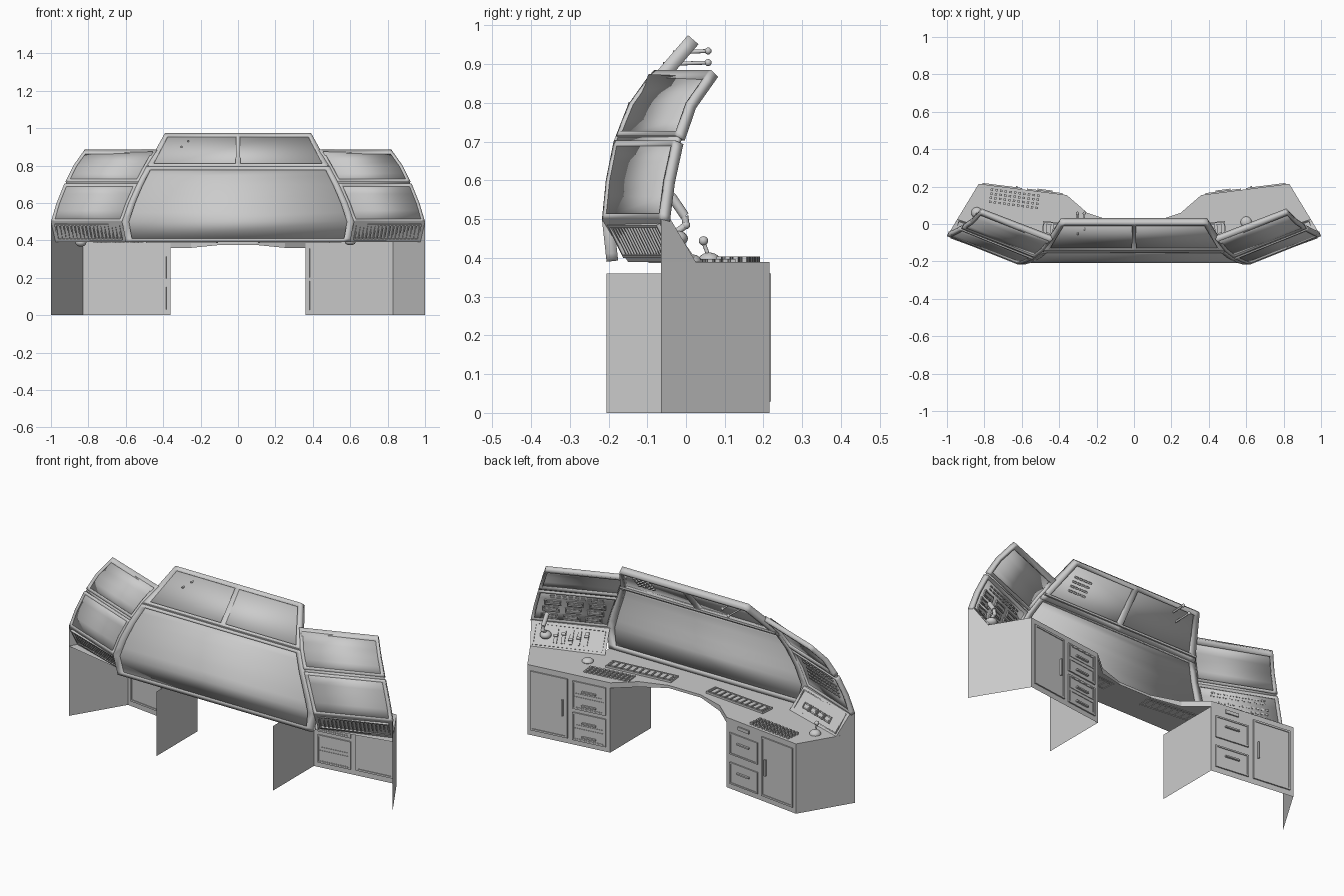
import bpy, bmesh
from mathutils import Vector as V, Matrix

if "Cube" in bpy.data.objects:
    bpy.data.objects.remove(bpy.data.objects["Cube"])


def finish(name, bm, smooth=False, solid=0):
    me = bpy.data.meshes.new(name)
    bm.to_mesh(me)
    bm.free()
    ob = bpy.data.objects.new(name, me)
    bpy.context.collection.objects.link(ob)
    if solid:
        m = ob.modifiers.new("thickness", 'SOLIDIFY')
        m.thickness, m.offset = solid, 1
    if smooth:
        bpy.ops.object.select_all(action='DESELECT')
        ob.select_set(True)
        bpy.context.view_layer.objects.active = ob
        bpy.ops.object.shade_smooth_by_angle(angle=0.5)
    return ob


def sheet(name, polys):
    bm = bmesh.new()
    for poly in polys:
        bm.faces.new([bm.verts.new(p) for p in poly])
    bmesh.ops.remove_doubles(bm, verts=bm.verts, dist=1e-4)
    return finish(name, bm)


def curve(pts):
    """Polyline (x, y, z) looked up by height."""
    def at(z):
        for a, b in zip(pts, pts[1:]):
            if z <= b[2] or b is pts[-1]:
                return V(a).lerp(V(b), (z - a[2]) / (b[2] - a[2]))
    return at


def ruled(a, b):
    return lambda u, z: a(z).lerp(b(z), u)


def quad(a, b, c, d):
    """Bilinear patch: a-b bottom, d-c top."""
    a, b, c, d = map(V, (a, b, c, d))
    return lambda u, v: a.lerp(b, u).lerp(d.lerp(c, u), v)


def side(pts, s):
    return [(p[0] * s, p[1], p[2]) for p in pts]


def frame_at(S, u, v):
    """Local frame on a surface: x along u, z out to the operator."""
    p, e = S(u, v), 1e-3
    du = (S(u + e, v) - S(u - e, v)).normalized()
    dv = (S(u, v + e) - S(u, v - e)).normalized()
    n = du.cross(dv).normalized()
    if n.y + n.z < 0:
        n = -n
    return Matrix.Translation(p) @ Matrix((du, n.cross(du), n)).transposed().to_4x4()


def patch(name, S, us, zs, t, shift=0, holes=()):
    bm = bmesh.new()
    g = []
    for z in zs:
        g.append([bm.verts.new(S(u, z) + frame_at(S, u, min(max(z, zs[0] + .002), zs[-1] - .002)).col[2].to_3d() * shift)
                  for u in us])
    for j in range(len(zs) - 1):
        for i in range(len(us) - 1):
            if not (i in holes and 0 < j < len(zs) - 2):
                bm.faces.new((g[j][i], g[j][i + 1], g[j + 1][i + 1], g[j + 1][i]))
    bm.normal_update()
    if sum(f.normal.y for f in bm.faces) < 0:
        bmesh.ops.reverse_faces(bm, faces=bm.faces)
    return finish(name, bm, True, t)


def boxes(name, items):
    bm = bmesh.new()
    for M, size in items:
        bmesh.ops.create_cube(bm, size=1, matrix=M @ Matrix.Diagonal((*size, 1)))
    return finish(name, bm)


def off(M, x, y, z=0):
    return M @ Matrix.Translation((x, y, z))


def ring(M, w, h, t, d):
    return [(off(M, 0, k * (h - t) / 2), (w, t, d)) for k in (-1, 1)] + \
           [(off(M, k * (w - t) / 2, 0), (t, h, d)) for k in (-1, 1)]


def grid(M, nx, ny, px, py, size):
    return [(off(M, (i - (nx - 1) / 2) * px, (j - (ny - 1) / 2) * py), size)
            for i in range(nx) for j in range(ny)]


def rod(name, p, q, r):
    p, q = V(p), V(q)
    bm = bmesh.new()
    R = (q - p).to_track_quat('Z', 'Y').to_matrix().to_4x4()
    bmesh.ops.create_cone(bm, cap_ends=True, segments=14, radius1=r, radius2=r, depth=(q - p).length,
                          matrix=Matrix.Translation((p + q) / 2) @ R)
    return finish(name, bm, True)


def ball(name, p, r, flat=1):
    bm = bmesh.new()
    bmesh.ops.create_uvsphere(bm, u_segments=18, v_segments=10, radius=r,
                              matrix=Matrix.Translation(p) @ Matrix.Diagonal((1, 1, flat, 1)))
    return finish(name, bm, True)


# Desk top with its front lip
front = [(1, -.065), (.83, .215), (.36, .155), (.25, .06), (.1, .01)]
edge = front + [(-x, y) for x, y in reversed(front)]
back = [(-.6, -.15), (-.6, -.205), (.6, -.205), (.6, -.15)]
sheet("desk_top", [[(x, y, .39) for x, y in edge + back]])
arc = edge[2:-2]
drop = lambda x: .36 if abs(x) > .2 else .375
sheet("desk_lip", [[(*a, .39), (*b, .39), (*b, drop(b[0])), (*a, drop(a[0]))] for a, b in zip(arc, arc[1:])])

# Centre screen and upper panel
mid = [(.60, -.205, .39), (.62, -.217, .5), (.585, -.207, .6), (.54, -.187, .7), (.49, -.15, .795)]
main = ruled(curve(side(mid, -1)), curve(mid))
zs = [.39, .41, .5, .55, .6, .65, .7, .75, .78, .795]
patch("main_screen_frame", main, [0, .03, .97, 1], zs, .03, 0, (1,))
patch("main_screen_glass", main, [.02, .98], zs[1:-1], .006, .008)
top = [(.49, -.15, .795), (.39, .005, .975)]
upper = ruled(curve(side(top, -1)), curve(top))
patch("upper_panel_frame", upper, [0, .03, .487, .513, .97, 1], [.795, .812, .958, .975], .036, 0, (1, 3))
patch("upper_panel_glass", upper, [.02, .98], [.805, .965], .006, .008)
boxes("upper_panel_buttons", grid(off(frame_at(upper, .84, .89), 0, 0, .018), 4, 4, .028, .024, (.018, .010, .012)))
boxes("screen_sill", [(Matrix.Translation((0, -.125, .795)), (.96, .05, .012))])
for i, z in enumerate((.90, .93)):
    p = upper(.15 + .03 * i, z)
    rod("overhead_lever", p, (p.x, .055, z + .004), .005)
    ball("overhead_knob", (p.x, .057, z + .004), .009)

for s in (1, -1):
    # Wings: lower instrument board and upper window
    inner = [(.62, -.217, .5), (.585, -.207, .6), (.54, -.187, .7), (.49, -.15, .795), (.45, -.10, .865), (.435, -.082, .885)]
    outer = [(1, -.065, .5), (.97, -.052, .6), (.93, -.03, .7), (.88, .005, .8), (.82, .065, .885)]
    wing = ruled(curve(side(inner, s)), curve(side(outer, s)))
    patch("wing_lower_frame", wing, [0, .04, .96, 1], [.5, .515, .56, .6, .65, .69, .703], .026, 0, (1,))
    patch("wing_lower_board", wing, [.02, .98], [.505, .56, .6, .65, .70], .012, .004)
    patch("wing_upper_frame", wing, [0, .04, .96, 1], [.715, .728, .76, .8, .83, .865, .885], .026, 0, (1,))
    patch("wing_upper_glass", wing, [.02, .98], [.72, .76, .8, .83, .87], .006, .006)
    patch("wing_seam", wing, [.01, .99], [.70, .718], .014, .005)
    items = grid(off(frame_at(wing, .5, .665), 0, 0, .016), 9, 2, .032, .016, (.02, .006, .01))
    if s > 0:
        for u in (.22, .5, .78):
            for z in (.535, .58, .625):
                M = off(frame_at(wing, u, z), 0, 0, .016)
                items += ring(M, .085, .032, .006, .012) + [(M, (.06, .012, .006))]
    else:
        items += grid(off(frame_at(wing, .5, .60), 0, 0, .016), 12, 4, .024, .022, (.014, .008, .012))
    boxes("wing_buttons", items)

    # Instrument console below each wing, vent behind it
    o = side([(.975, -.025, .39), (1, -.065, .5), (.985, -.04, .5), (.945, .025, .39)], s)
    n = side([(.60, -.15, .39), (.62, -.217, .5), (.60, -.185, .5), (.57, -.10, .39)], s)
    sheet("console_housing", [[n[i], o[i], o[i + 1], n[i + 1]] for i in range(3)] + [n])
    sheet("console_cheek", [side([(1, -.065, .39), (1, -.065, .5), (.985, -.04, .5), (.945, .025, .39)], s)])
    vent = quad(n[0], o[0], o[1], n[1])
    M = frame_at(vent, .5, .5)
    boxes("vent_slats", ring(M, .37, .095, .008, .012) + grid(M, 16, 1, .021, 1, (.006, .08, .008)))
    face = quad(n[3], o[3], o[2], n[2])
    M = frame_at(face, .47, .5)
    items = ring(frame_at(face, .5, .5), .37, .115, .006, .008)
    if s > 0:
        items += grid(M, 5, 1, .04, 1, (.018, .075, .01))
        items += [(off(M, (i - 2) * .04, .012 * (i % 3 - 1), .008), (.022, .012, .016)) for i in range(5)]
    else:
        for i in range(4):
            Q = off(M, (i - 1.5) * .06, -.012)
            items += ring(Q, .05, .036, .005, .014) + [(Q, (.034, .02, .01))]
    boxes("console_controls", items)

    # Pedestal sheets
    a, b, c, d = [(s * x, y) for x, y in ((.36, -.205), (.36, .155), (.83, .215), (1, -.065))]
    sheet("pedestal", [[(*p, 0), (*q, 0), (*q, h), (*p, h)] for p, q, h in ((a, b, .36), (b, c, .39), (c, d, .39))])

    # Door and drawers
    F = quad((*b, 0), (*c, 0), (*c, .39), (*b, .39))
    M = frame_at(F, .735, .5)
    items = ring(M, .212, .33, .010, .014) + [(M, (.20, .32, .006))]
    items.append((off(frame_at(F, .57, .5), 0, 0, .008), (.008, .09, .012)))
    if s > 0:
        groups = ((.105, .155), (.28, .155))
    else:
        groups = ((.09, .12), (.255, .12))
        items.append((frame_at(F, .25, .355 / .39), (.075, .018, .014)))
    for z, h in groups:
        M = frame_at(F, .25, z / .39)
        items += ring(M, .19, h, .008, .014) + [(M, (.18, h - .01, .006))]
        for k in ((-1, 1) if s > 0 else (0,)):
            Q = off(M, 0, k * h / 4)
            if k:
                items += ring(Q, .165, h / 2 - .014, .005, .012)
            items.append((off(Q, 0, .012, .008), (.08, .008, .012)))
    boxes("door_and_drawers", items)

    # Key strip on the desk in front of the screen
    M = Matrix.Translation((s * .3, -.04, .394)) @ Matrix.Rotation(s * .1, 4, 'Z')
    boxes("key_strip", ring(M, .38, .075, .007, .014) + grid(M, 10, 1, .035, 1, (.025, .05, .014)))

# Desk keyboards
boxes("keyboard_right", grid(Matrix.Translation((.42, .075, .393)) @ Matrix.Rotation(.13, 4, 'Z'), 11, 4, .024, .02, (.017, .013, .008)))
boxes("keyboard_left", grid(Matrix.Translation((-.64, .135, .396)) @ Matrix.Rotation(-.13, 4, 'Z'), 11, 4, .025, .022, (.013, .012, .014)))

# Trackball, ball lever and joystick
ball("trackball", (.6, .01, .392), .03, .6)
ball("lever_base", (-.84, .06, .39), .03, .8)
rod("lever_stem", (-.84, .06, .40), (-.84, .045, .44), .005)
ball("lever_knob", (-.84, .045, .444), .012)
ball("joystick_base", (.885, -.025, .45), .03, .7)
rod("joystick_stem", (.885, -.022, .468), (.885, 0, .485), .009)
ball("joystick_elbow", (.885, 0, .485), .011)
rod("joystick_neck", (.885, 0, .485), (.885, -.003, .508), .009)
rod("joystick_grip", (.885, -.003, .508), (.885, -.037, .558), .012)
ball("joystick_tip", (.885, -.037, .558), .012)
